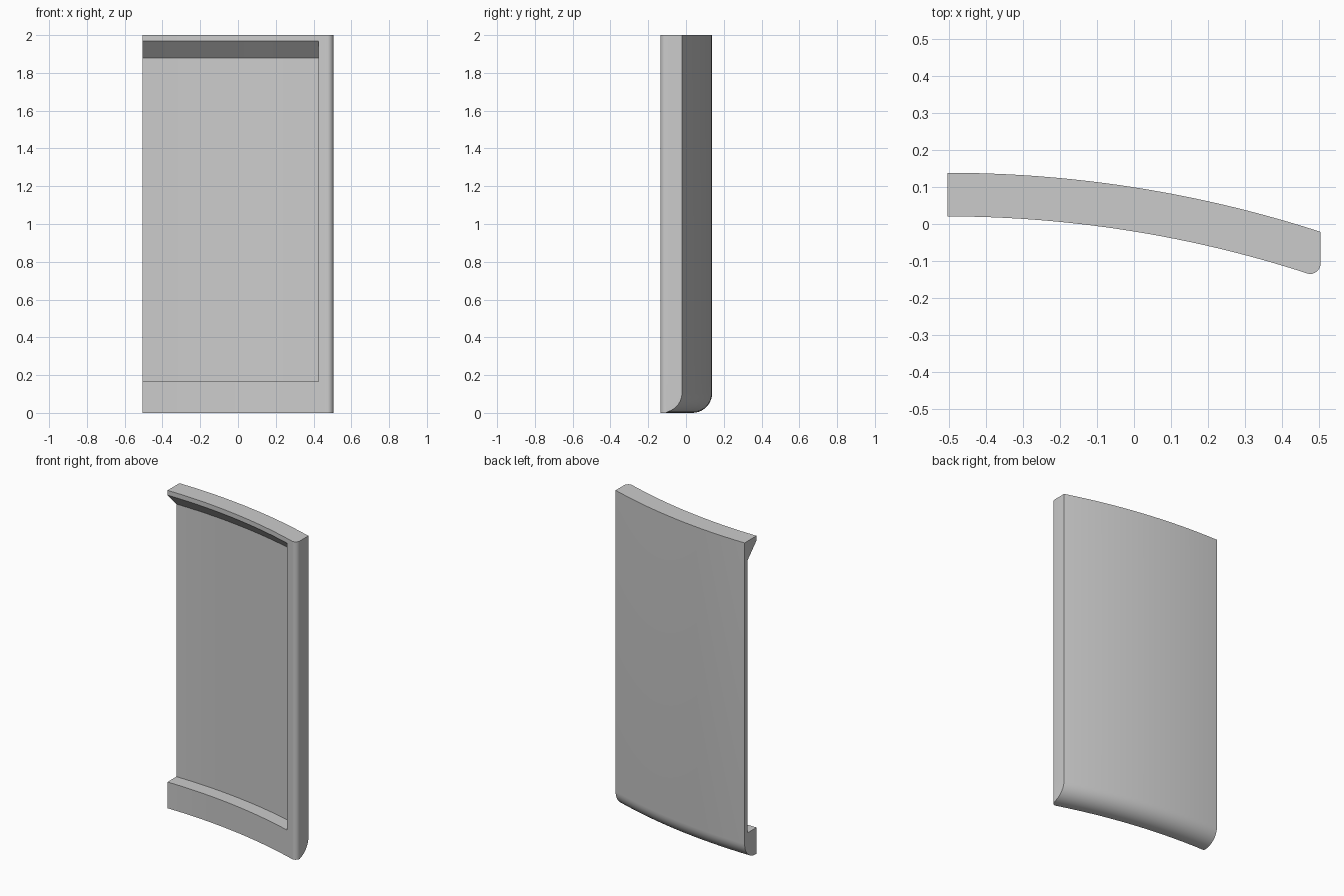
import bpy, bmesh, math

cube = bpy.data.objects.get("Cube")
if cube:
    bpy.data.objects.remove(cube, do_unlink=True)

HALF_W, HEIGHT, THICK = 0.505, 2.0, 0.118
BACK_Y, RADIUS = 0.1385, 3.27      # back surface: arc tangent to x at the left end
RECESS_X, ROUND_X = 0.425, 0.475   # recess side wall, start of rounded front edge
DEPTH_IN = 0.03                    # panel thickness behind the recess
FILLET = 0.105


def surface_y(x, depth):
    """Height of the concentric arc lying `depth` in front of the back surface."""
    r = RADIUS - depth
    y = BACK_Y - depth - r + math.sqrt(r * r - (x + HALF_W) ** 2)
    if x > ROUND_X:                # round over the free front edge
        w = HALF_W - ROUND_X
        u = min(1, (x - ROUND_X) / w)
        y = max(y, surface_y(ROUND_X, THICK) + w * (1 - math.sqrt(1 - u * u)))
    return y


def section(recessed):
    """Closed outline of (depth, z), the same point count with or without recess."""
    inner = DEPTH_IN if recessed else THICK
    steps = 10
    pts = []
    for i in range(steps + 1):
        a = math.pi / 2 * i / steps
        pts.append((FILLET * (1 - math.cos(a)), FILLET * (1 - math.sin(a))))
    return pts + [(THICK, 0), (THICK, 0.165), (inner, 0.165), (inner, 1.88),
                  (THICK, 1.97), (THICK, HEIGHT), (0, HEIGHT)]


# Stations across the width; the doubled one at RECESS_X makes the recess wall
N = 24
stations = [(-HALF_W + (RECESS_X + HALF_W) * i / N, True) for i in range(N + 1)]
stations += [(RECESS_X, False), (0.45, False)]
stations += [(ROUND_X + (HALF_W - ROUND_X) * math.sin(math.pi / 2 * i / 6), False)
             for i in range(7)]

# Sweep the section along the curve
bm = bmesh.new()
rings = [[bm.verts.new((x, surface_y(x, d), z)) for d, z in section(rec)]
         for x, rec in stations]
for a, b in zip(rings, rings[1:]):
    for j in range(len(a)):
        k = (j + 1) % len(a)
        bm.faces.new((a[j], a[k], b[k], b[j]))
bm.faces.new(rings[0])
bm.faces.new(rings[-1])
bmesh.ops.remove_doubles(bm, verts=bm.verts, dist=1e-5)
bmesh.ops.recalc_face_normals(bm, faces=bm.faces)

mesh = bpy.data.meshes.new("curved_panel")
bm.to_mesh(mesh)
bm.free()
panel = bpy.data.objects.new("curved_panel", mesh)
bpy.context.collection.objects.link(panel)

# Plain grey finish
grey = bpy.data.materials.new("plain_grey")
grey.use_nodes = True
colour = (0.6, 0.6, 0.6, 1)
grey.diffuse_color = colour
grey.node_tree.nodes["Principled BSDF"].inputs["Base Color"].default_value = colour
mesh.materials.append(grey)

bpy.context.view_layer.objects.active = panel
panel.select_set(True)
bpy.ops.object.shade_smooth_by_angle(angle=math.radians(30))
